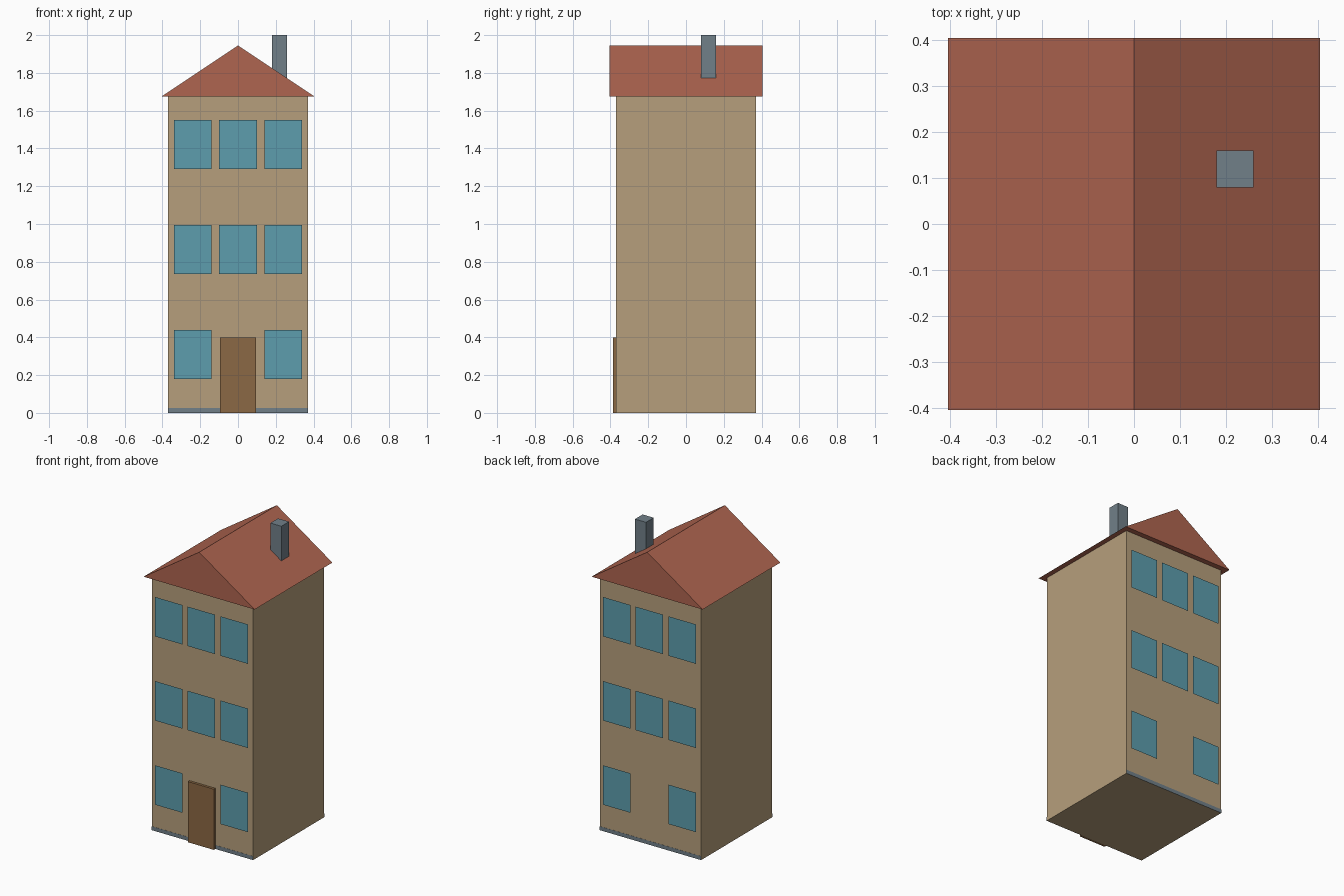
import bpy
import bmesh
from mathutils import Matrix

if "Cube" in bpy.data.objects:
    bpy.data.objects.remove(bpy.data.objects["Cube"])


def material(name, rgb):
    mat = bpy.data.materials.new(name)
    mat.use_nodes = True
    mat.diffuse_color = (*rgb, 1)
    mat.node_tree.nodes["Principled BSDF"].inputs["Base Color"].default_value = (*rgb, 1)
    return mat


WALL = material("tan plaster", (0.47, 0.345, 0.2))
ROOF = material("red roof", (0.43, 0.13, 0.08))
GLASS = material("teal glass", (0.11, 0.34, 0.42))
FRAME = material("pale frame", (0.56, 0.66, 0.69))
WOOD = material("brown door", (0.26, 0.14, 0.058))
STONE = material("grey stone", (0.165, 0.215, 0.25))

HALF = 0.37          # half width of the house
EAVES = 1.675        # height of the wall top


def add_object(name, bm, *mats):
    bmesh.ops.recalc_face_normals(bm, faces=bm.faces)
    mesh = bpy.data.meshes.new(name)
    bm.to_mesh(mesh)
    bm.free()
    for mat in mats:
        mesh.materials.append(mat)
    obj = bpy.data.objects.new(name, mesh)
    bpy.context.collection.objects.link(obj)
    return obj


def box(name, low, high, mat):
    bm = bmesh.new()
    bmesh.ops.create_cube(bm, size=1)
    for v in bm.verts:
        v.co = [h if c > 0 else l for c, l, h in zip(v.co, low, high)]
    return add_object(name, bm, mat)


def window(name, x, z, back):
    """Chamfered frame with a slightly sunken pane."""
    bm = bmesh.new()
    corners = [(-0.1, 0), (0.1, 0), (0.1, 0.26), (-0.1, 0.26)]
    face = bm.faces.new([bm.verts.new((x + cx, -HALF, z + cz)) for cx, cz in corners])
    face.normal_update()
    # Each step: inset width and outward move
    for inset, push in [(0, 0.009), (0.005, 0.006), (0.006, 0), (0, -0.004)]:
        bmesh.ops.inset_region(bm, faces=[face], thickness=inset, use_even_offset=True)
        for v in face.verts:
            v.co.y -= push
    for f in bm.faces:
        f.material_index = int(f == face)
    if back:
        bmesh.ops.rotate(bm, verts=bm.verts, matrix=Matrix.Diagonal((-1, -1, 1)))
    mesh_faces = list(bm.faces)
    bmesh.ops.recalc_face_normals(bm, faces=mesh_faces)
    return add_object(name, bm, FRAME, GLASS)


# Walls
box("walls", (-HALF, -HALF, 0), (HALF, HALF, EAVES), WALL)

# Gabled roof
bm = bmesh.new()
span = 0.405
gable = bm.faces.new([bm.verts.new((x, -span, z)) for x, z in
                      [(-span, EAVES), (span, EAVES), (0, 1.945)]])
sweep = bmesh.ops.extrude_face_region(bm, geom=[gable], use_keep_orig=True)
for v in sweep["geom"]:
    if isinstance(v, bmesh.types.BMVert):
        v.co.y = span
add_object("roof", bm, ROOF)

# Chimney and door
box("chimney", (0.18, 0.08, 1.7), (0.26, 0.16, 2), STONE)
box("front_door", (-0.095, -0.387, 0), (0.095, -HALF, 0.4), WOOD)

# Low stone strip at the foot of the front and back walls
for side, sign in [("front", -1), ("back", 1)]:
    ys = sorted((sign * HALF, sign * (HALF + 0.001)))
    box(side + "_plinth", (-HALF, ys[0], 0), (HALF, ys[1], 0.025), STONE)

# Windows: the middle of the ground floor stays free
for side in ("front", "back"):
    for floor, z in enumerate((0.18, 0.735, 1.29)):
        for column in (-1, 0, 1):
            if floor or column:
                window(f"{side}_window_{floor}_{column + 1}", column * 0.24, z, side == "back")
